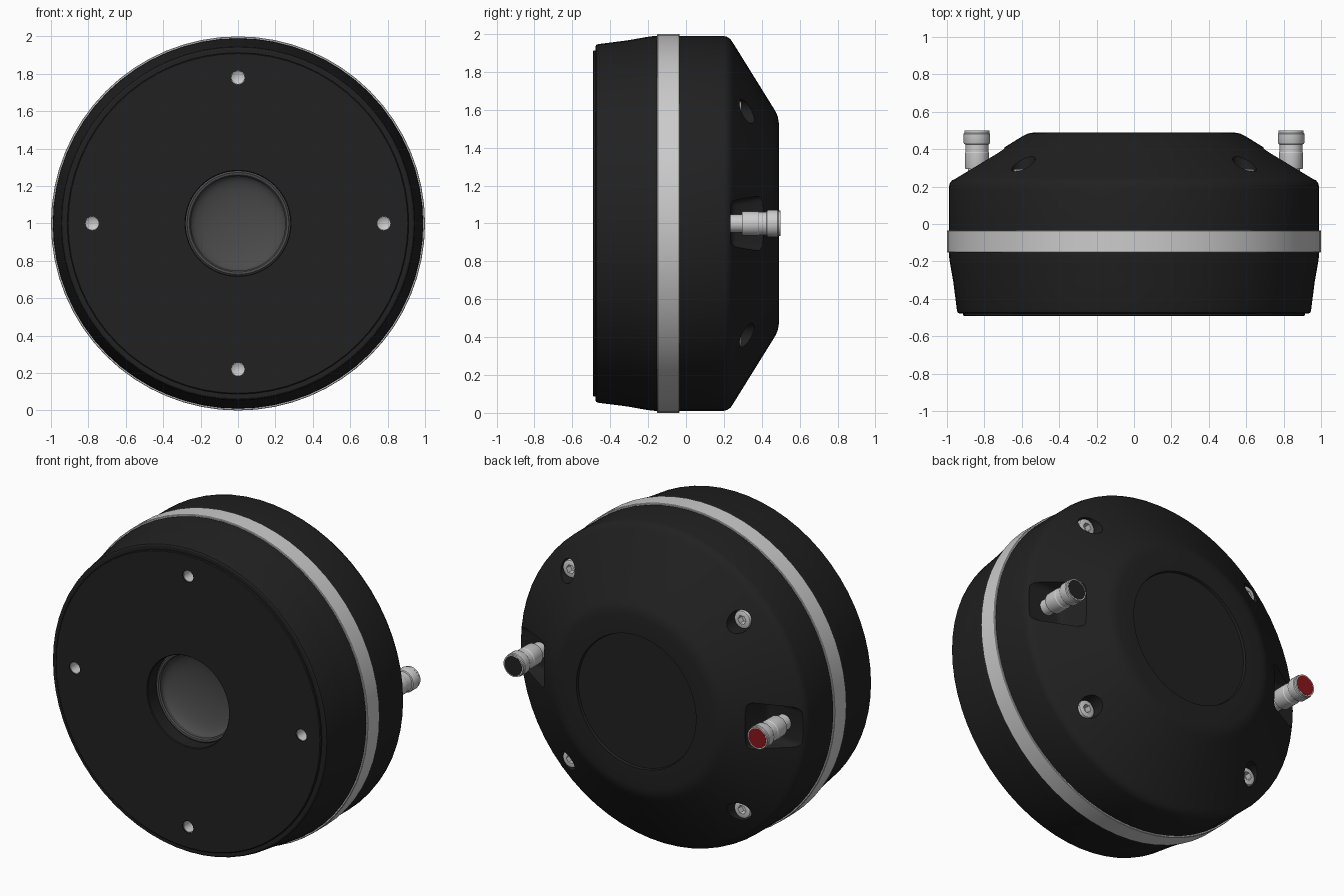
import bpy, bmesh, math
from mathutils import Matrix, Vector

if "Cube" in bpy.data.objects:
    bpy.data.objects.remove(bpy.data.objects["Cube"])

CZ = 1.0  # height of the driver's axis


def material(name, rgb):
    m = bpy.data.materials.new(name)
    m.diffuse_color = (*rgb, 1)
    m.use_nodes = True
    m.node_tree.nodes["Principled BSDF"].inputs["Base Color"].default_value = m.diffuse_color
    return m


BLACK = material("black_coat", (0.015, 0.015, 0.015))
DARK = material("dark_grey", (0.07, 0.07, 0.07))
RED = material("red_cap", (0.25, 0.008, 0.01))


def add_object(name, bm, mat=None):
    bmesh.ops.recalc_face_normals(bm, faces=bm.faces[:])
    me = bpy.data.meshes.new(name)
    bm.to_mesh(me)
    bm.free()
    ob = bpy.data.objects.new(name, me)
    bpy.context.collection.objects.link(ob)
    if mat:
        me.materials.append(mat)
    return ob


def lathe(name, profile, x=0, z=CZ, mat=None, seg=64):
    """Revolve (radius, y) points round an axis parallel to y."""
    bm = bmesh.new()
    vs = [bm.verts.new((r, y, 0)) for r, y in profile]
    es = [bm.edges.new(p) for p in zip(vs, vs[1:])]
    bmesh.ops.spin(bm, geom=vs + es, cent=(0, 0, 0), axis=(0, 1, 0),
                   angle=2 * math.pi, steps=seg)
    bmesh.ops.remove_doubles(bm, verts=bm.verts[:], dist=1e-4)
    bmesh.ops.translate(bm, verts=bm.verts[:], vec=(x, 0, z))
    return add_object(name, bm, mat)


def smooth(ob, deg=30):
    bpy.ops.object.select_all(action='DESELECT')
    bpy.context.view_layer.objects.active = ob
    ob.select_set(True)
    bpy.ops.object.shade_smooth_by_angle(angle=math.radians(deg))


def cut(ob, cutters):
    bpy.context.view_layer.objects.active = ob
    for c in cutters:
        m = ob.modifiers.new("cut", 'BOOLEAN')
        m.operation, m.solver, m.object = 'DIFFERENCE', 'EXACT', c
        bpy.ops.object.modifier_apply(modifier=m.name)
    for c in cutters:
        bpy.data.objects.remove(c)


def cylinder(name, r, y0, y1, x, z, seg=24):
    return lathe(name, [(0, y0), (r, y0), (r, y1), (0, y1)], x, z, seg=seg)


def around(radius, start):
    for i in range(4):
        a = math.radians(start + 90 * i)
        yield radius * math.cos(a), CZ + radius * math.sin(a)


# Front housing with throat opening and stepped front plate
front = lathe("front_housing", [
    (0, -.27), (.28, -.27), (.28, -.487), (.284, -.492), (.908, -.492),
    (.913, -.488), (.913, -.478), (.935, -.478), (.943, -.473), (.947, -.46),
    (.966, -.31), (.982, -.22), (.988, -.18), (.99, -.15), (0, -.15)], mat=BLACK)
cut(front, [cylinder("hole", .037, -.6, -.37, x, z) for x, z in around(.78, 0)])
smooth(front)

# Threaded inserts at the bottom of the mounting holes
for x, z in around(.78, 0):
    smooth(lathe("mounting_insert", [
        (.0375, -.485), (.034, -.485), (.034, -.40), (0, -.38)], x, z, seg=24))

# Throat ring and concave dome
smooth(lathe("throat_ring", [
    (.28, -.37), (.28, -.405), (.272, -.412), (.26, -.41), (.253, -.402),
    (.253, -.37)], mat=DARK))
smooth(lathe("dome", [(.255 * math.sin(t), -.32 - .07 * (1 - math.cos(t)))
                      for t in [i * math.pi / 20 for i in range(11)]][::-1],
             mat=DARK))

# Metal band
smooth(lathe("middle_band", [
    (0, -.152), (.997, -.152), (1, -.149), (1, -.037), (.997, -.034), (0, -.034)]))

# Rear cover with shallow round recess
rear = lathe("rear_cover", [
    (0, -.036), (.99, -.036), (.99, .195), (.985, .217), (.972, .235),
    (.95, .25), (.615, .458), (.59, .473), (.565, .484), (.53, .49),
    (.412, .49), (.408, .474), (0, .474)], mat=BLACK)
SCREWS = list(around(.835, 45))
cutters = [cylinder("screw_pocket", .064, .2, .7, x, z) for x, z in SCREWS]

# Flared terminal pockets cut in both sides
for s in (-1, 1):
    bm = bmesh.new()
    for y, x0, w in ((.235, .74, .12), (.6, .64, .18)):
        for x in (x0, 1.2):
            for z in (-w, w):
                bm.verts.new((s * x, y, CZ + z))
    bmesh.ops.convex_hull(bm, input=bm.verts[:])
    bmesh.ops.dissolve_limit(bm, angle_limit=.02, verts=bm.verts[:], edges=bm.edges[:])
    bmesh.ops.bevel(bm, geom=bm.edges[:], offset=.03, segments=3, profile=.5,
                    affect='EDGES')
    cutters.append(add_object("terminal_pocket", bm))
cut(rear, cutters)
smooth(rear)

# Socket head screws in the rear pockets
for x, z in SCREWS:
    screw = lathe("rear_screw", [
        (0, .19), (.056, .19), (.056, .282), (.053, .29), (.045, .294), (0, .294)],
        x, z, seg=24)
    cut(screw, [cylinder("hex_socket", .028, .255, .4, x, z, seg=6)])
    smooth(screw)

# Binding-post terminals with coloured end caps
for side, x, mat in (("right", .84, BLACK), ("left", -.84, RED)):
    smooth(lathe(side + "_terminal", [
        (0, .2), (.048, .2), (.048, .295), (.062, .295), (.064, .3), (.064, .38),
        (.061, .385), (.061, .425), (.068, .428), (.071, .434), (.071, .482),
        (.067, .487), (.067, .499), (.06, .499), (.06, .496), (0, .496)],
        x, seg=32))
    smooth(lathe(side + "_terminal_cap", [(.06, .49), (.06, .5), (0, .5)],
                 x, mat=mat, seg=32))
